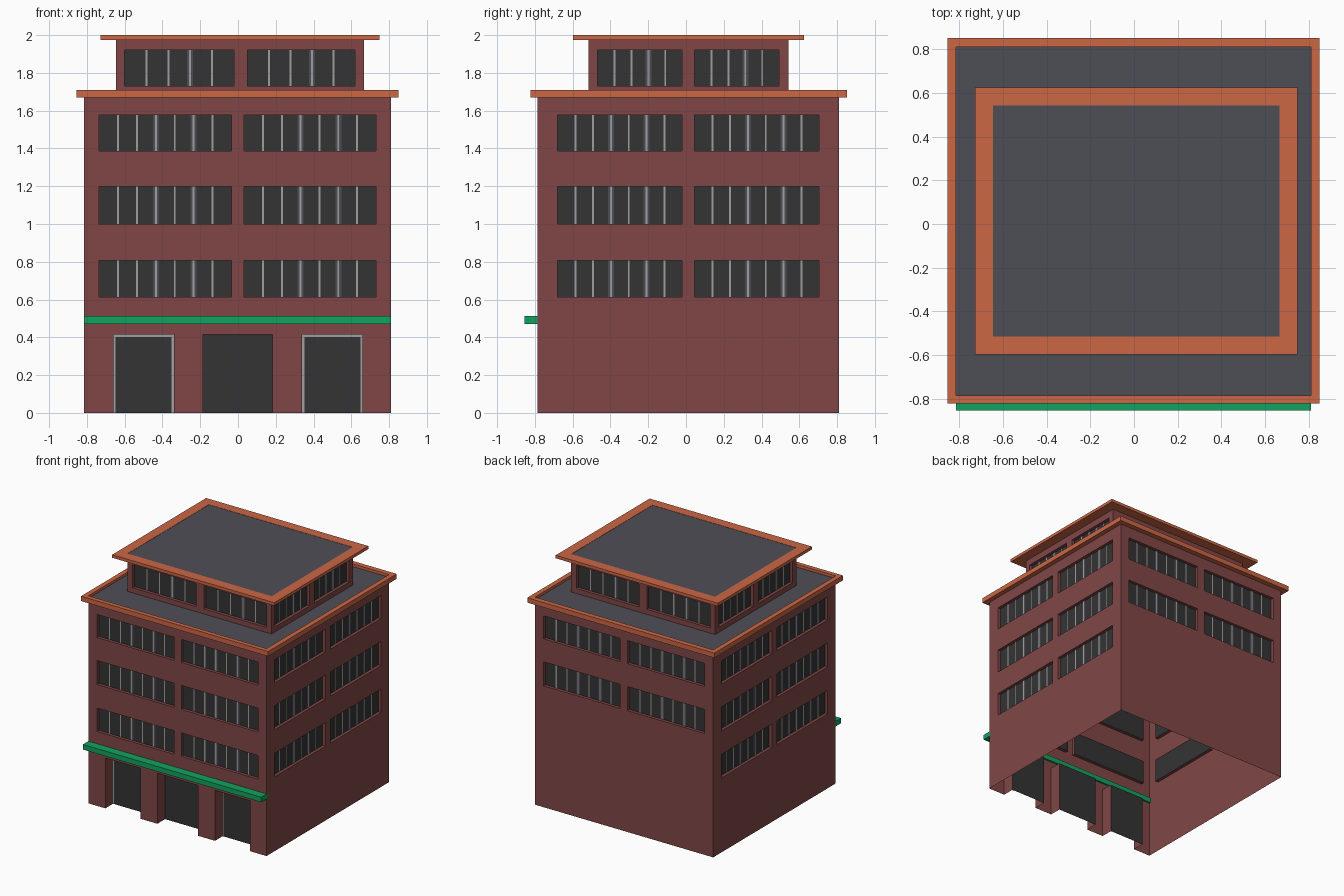
import bpy
from mathutils import Vector

if "Cube" in bpy.data.objects:
    bpy.data.objects.remove(bpy.data.objects["Cube"])


def material(name, r, g, b):
    m = bpy.data.materials.new(name)
    m.diffuse_color = (r, g, b, 1)
    m.use_nodes = True
    m.node_tree.nodes["Principled BSDF"].inputs["Base Color"].default_value = m.diffuse_color
    return m


BRICK = material("brick red", 0.22, 0.062, 0.062)
ORANGE = material("terracotta orange", 0.60, 0.135, 0.06)
SLATE = material("roof slate", 0.076, 0.076, 0.093)
GREEN = material("awning green", 0.006, 0.36, 0.115)
DARK = material("dark glass", 0.034, 0.034, 0.034)
GREY = material("frame grey", 0.35, 0.35, 0.36)


def make(name, quads, mat):
    """Mesh object from a list of four-point faces."""
    verts = [p for q in quads for p in q]
    faces = [tuple(range(i, i + 4)) for i in range(0, len(verts), 4)]
    me = bpy.data.meshes.new(name)
    me.from_pydata(verts, [], faces)
    me.materials.append(mat)
    ob = bpy.data.objects.new(name, me)
    bpy.context.collection.objects.link(ob)
    return ob


def box_quads(x0, x1, y0, y1, z0, z1):
    a, b, c, d = [(x0, y0), (x1, y0), (x1, y1), (x0, y1)]
    q = [[(*p, z0), (*r, z0), (*r, z1), (*p, z1)]
         for p, r in ((a, b), (b, c), (c, d), (d, a))]
    q.append([(*p, z1) for p in (a, b, c, d)])
    q.append([(*p, z0) for p in (d, c, b, a)])
    return q


def ring(name, outer, inner, z0, z1, mat):
    """Rectangular cornice with a rectangular hole."""
    def corners(r):
        x0, x1, y0, y1 = r
        return [(x0, y0), (x1, y0), (x1, y1), (x0, y1)]
    o, n = corners(outer), corners(inner)
    q = []
    for i in range(4):
        j = (i + 1) % 4
        q.append([(*o[i], z0), (*o[j], z0), (*o[j], z1), (*o[i], z1)])
        q.append([(*n[j], z0), (*n[i], z0), (*n[i], z1), (*n[j], z1)])
        q.append([(*o[i], z1), (*o[j], z1), (*n[j], z1), (*n[i], z1)])
        q.append([(*o[j], z0), (*o[i], z0), (*n[i], z0), (*n[j], z0)])
    make(name, q, mat)


def wall(name, rect, side, z0, z1, openings):
    """Wall sheet with recessed panels.
    Opening: (start, end, bottom, top, depth, bars, framed)."""
    x0, x1, y0, y1 = rect
    sign, along, plane, lo, hi = {
        "front": (1, (1, 0, 0), (0, y0, 0), x0, x1),
        "right": (1, (0, 1, 0), (x1, 0, 0), y0, y1),
        "back": (-1, (-1, 0, 0), (0, y1, 0), x0, x1),
        "left": (-1, (0, -1, 0), (x0, 0, 0), y0, y1)}[side]
    along, plane = Vector(along), Vector(plane)
    inward = Vector((0, 0, 1)).cross(along)

    def P(u, z, d=0.0):
        return tuple(plane + along * u + inward * d + Vector((0, 0, z)))

    def rectq(a, b, c, e, d=0.0):
        return [P(a, c, d), P(b, c, d), P(b, e, d), P(a, e, d)]

    ops = [(*sorted((sign * o[0], sign * o[1])), *o[2:]) for o in openings]
    us = sorted({sign * lo, sign * hi} | {v for o in ops for v in o[:2]})
    zs = sorted({z0, z1} | {v for o in ops for v in o[2:4]})
    brick, glass, grey, slate = [], [], [], []
    for a, b in zip(us, us[1:]):
        for c, e in zip(zs, zs[1:]):
            mu, mz = (a + b) / 2, (c + e) / 2
            if not any(o[0] < mu < o[1] and o[2] < mz < o[3] for o in ops):
                brick.append(rectq(a, b, c, e))
    for a, b, c, e, d, bars, framed in ops:
        cs = [(a, c), (b, c), (b, e), (a, e)]
        for i in range(4):
            if i == 0 and c == 0:
                continue
            p, r = cs[i], cs[(i + 1) % 4]
            brick.append([P(*p), P(*r), P(*r, d), P(*p, d)])
        glass.append(rectq(a, b, c, e, d))
        # mullions, some backed by a slate curtain strip
        for k in range(1, bars + 1):
            u = a + (b - a) * k / (bars + 1)
            grey.append(rectq(u - 0.005, u + 0.005, c, e, d - 0.004))
            if k in (3, 5):
                slate.append(rectq(u - 0.016, u + 0.016, c, e, d - 0.002))
        if framed:
            w, f = 0.012, d - 0.004
            grey += [rectq(a, a + w, c, e, f), rectq(b - w, b, c, e, f),
                     rectq(a + w, b - w, e - w, e, f)]
    make(name + "_wall", brick, BRICK)
    make(name + "_glass", glass, DARK)
    if grey:
        make(name + "_frames", grey, GREY)
    if slate:
        make(name + "_curtains", slate, SLATE)


BODY = (-0.815, 0.81, -0.785, 0.81)
TOP = (-0.645, 0.667, -0.515, 0.542)
ROWS = [(0.613, 0.807), (1.0, 1.198), (1.387, 1.577)]


def windows(spans, rows, bars):
    return [(a, b, c, e, 0.025, bars, False) for a, b in spans for c, e in rows]


# main block walls with windows and doors
x_spans = [(-0.735, -0.035), (0.033, 0.73)]
y_spans = [(-0.68, -0.02), (0.045, 0.705)]
doors = [(-0.66, -0.34, 0, 0.415, 0.1, 0, True),
         (-0.185, 0.183, 0, 0.415, 0.1, 0, False),
         (0.34, 0.66, 0, 0.415, 0.1, 0, True)]
wall("front", BODY, "front", 0, 1.69, windows(x_spans, ROWS, 6) + doors)
wall("back", BODY, "back", 0, 1.69, windows(x_spans, ROWS[1:], 6))
for s in ("left", "right"):
    wall(s, BODY, s, 0, 1.69, windows(y_spans, ROWS, 6))

# penthouse walls
for s in ("front", "back", "left", "right"):
    spans = ([(-0.6, -0.022), (0.05, 0.62)] if s in ("front", "back")
             else [(-0.468, -0.02), (0.045, 0.493)])
    wall("penthouse_" + s, TOP, s, 1.685, 1.995,
         windows(spans, [(1.73, 1.92)], 4))

# cornices and roof decks
ring("main_cornice", (-0.855, 0.85, -0.822, 0.852), BODY, 1.67, 1.71, ORANGE)
ring("top_cornice", (-0.728, 0.75, -0.598, 0.625), TOP, 1.975, 2.0, ORANGE)
for name, (x0, x1, y0, y1), z in (("main_roof", BODY, 1.688),
                                  ("top_roof", TOP, 1.998)):
    make(name, [[(x0, y0, z), (x1, y0, z), (x1, y1, z), (x0, y1, z)]], SLATE)

# green band over the entrance, set slightly into the wall
make("entrance_awning", box_quads(-0.815, 0.81, -0.855, -0.77, 0.47, 0.512), GREEN)
